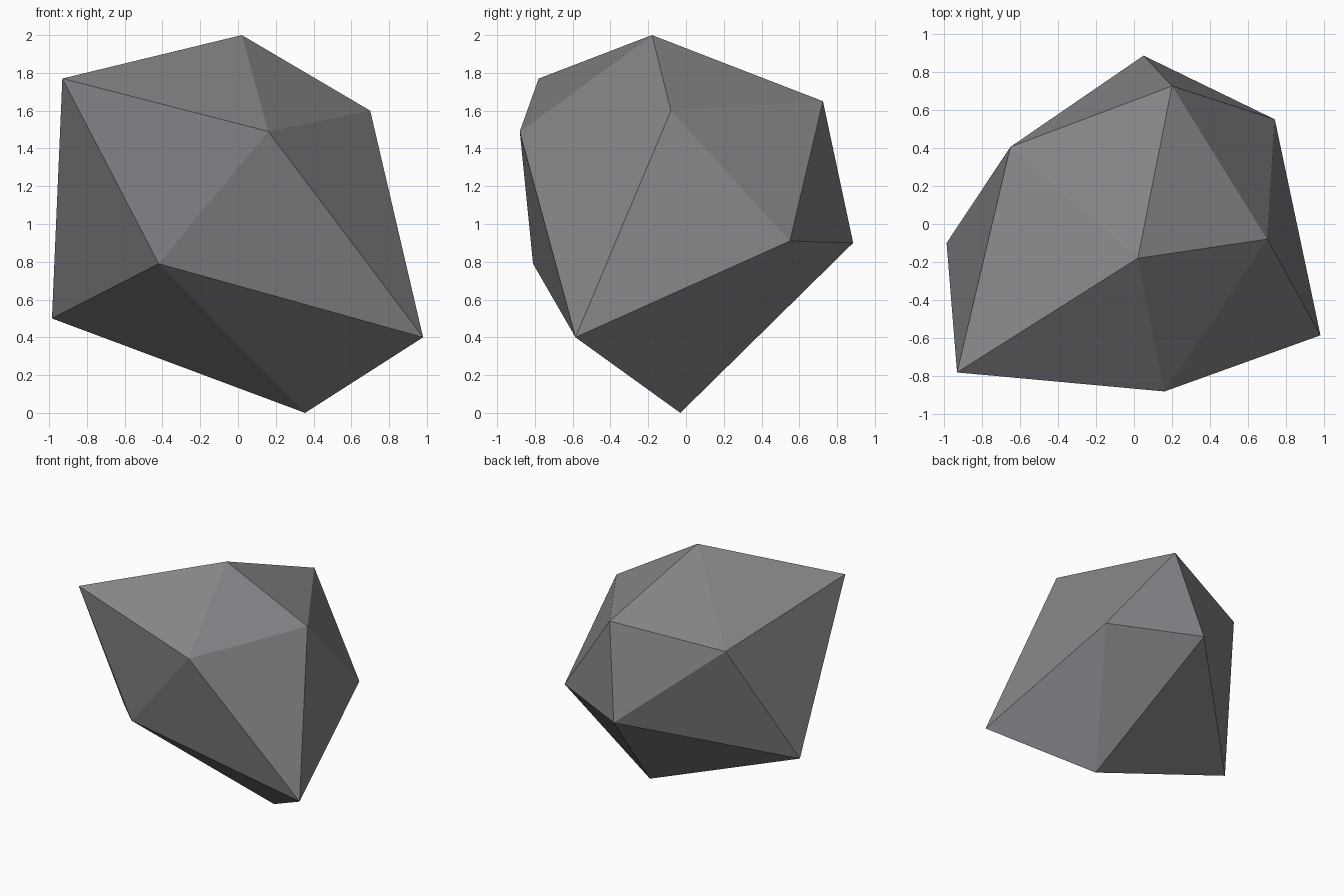
import bpy
import bmesh

# Remove the default cube
cube = bpy.data.objects.get("Cube")
if cube:
    bpy.data.objects.remove(cube, do_unlink=True)

# Stone colour
stone = bpy.data.materials.new("stone_grey")
stone.use_nodes = True
grey = (0.23, 0.225, 0.24, 1.0)
stone.diffuse_color = grey
stone.node_tree.nodes["Principled BSDF"].inputs["Base Color"].default_value = grey

# Corners of the boulder: peak, two staggered rings of five, and foot
peak = (0.02, -0.18, 2.0)
upper_ring = [(-0.93, -0.78, 1.77), (0.16, -0.88, 1.49), (0.70, -0.08, 1.60),
              (0.20, 0.725, 1.65), (-0.65, 0.405, 1.50)]
lower_ring = [(-0.42, -0.81, 0.79), (0.98, -0.585, 0.40), (0.74, 0.55, 0.91),
              (0.05, 0.885, 0.90), (-0.985, -0.10, 0.50)]
foot = (0.355, -0.03, 0.0)

# Facets: fan at the top, zigzag band, fan at the bottom
bm = bmesh.new()
top = bm.verts.new(peak)
bottom = bm.verts.new(foot)
upper = [bm.verts.new(p) for p in upper_ring]
lower = [bm.verts.new(p) for p in lower_ring]
for i in range(len(upper)):
    j = (i + 1) % len(upper)
    bm.faces.new((top, upper[i], upper[j]))
    bm.faces.new((upper[i], lower[i], upper[j]))
    bm.faces.new((upper[j], lower[i], lower[j]))
    bm.faces.new((bottom, lower[j], lower[i]))
bmesh.ops.recalc_face_normals(bm, faces=bm.faces[:])

# Boulder object, flat shaded
mesh = bpy.data.meshes.new("boulder")
bm.to_mesh(mesh)
bm.free()
mesh.materials.append(stone)
boulder = bpy.data.objects.new("boulder", mesh)
bpy.context.collection.objects.link(boulder)
